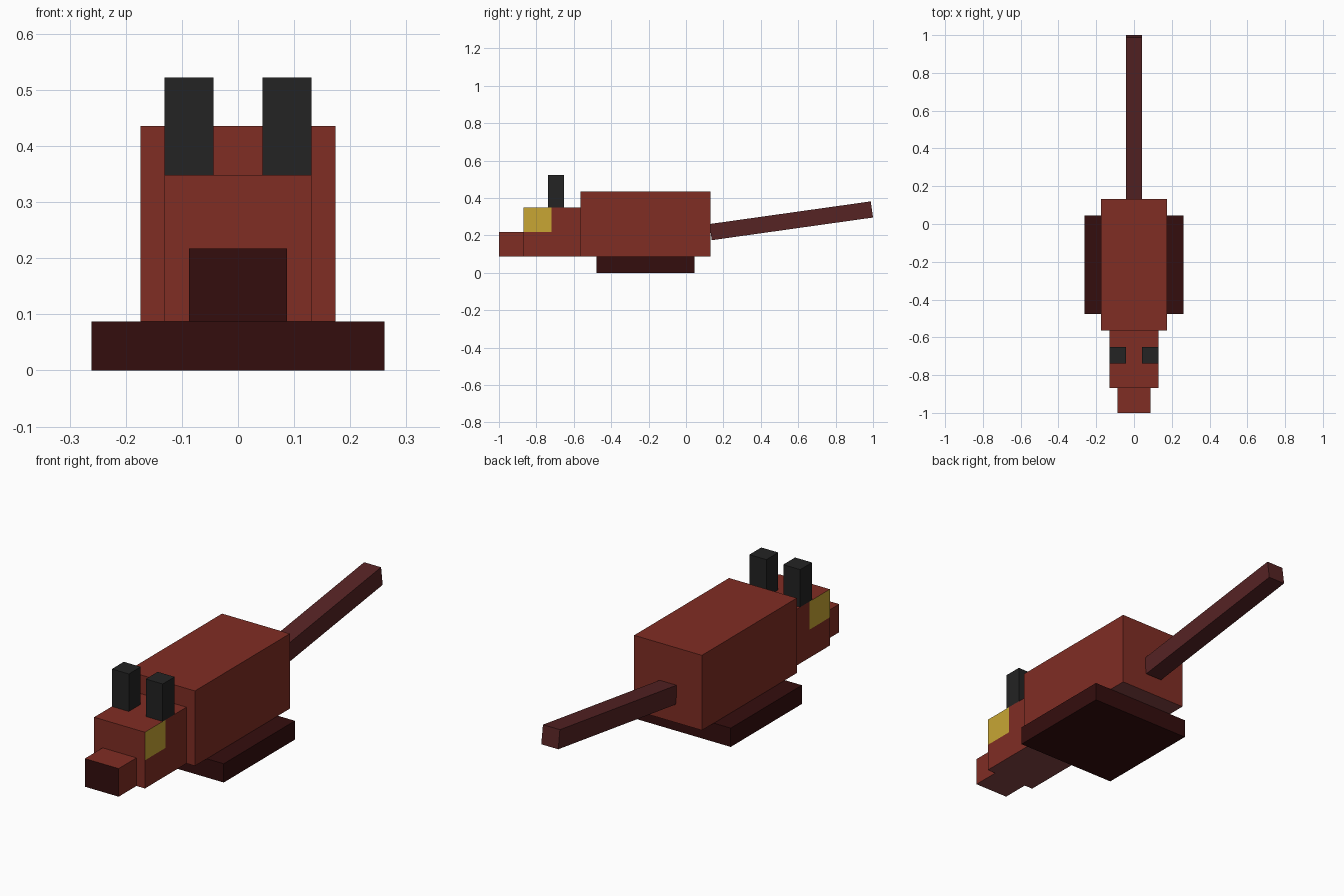
import bpy, bmesh, math
from mathutils import Matrix, Vector

if "Cube" in bpy.data.objects:
    bpy.data.objects.remove(bpy.data.objects["Cube"], do_unlink=True)

U = 0.04353   # one block unit
FRONT = -1.0  # y of the snout tip


def material(name, rgb):
    """Flat material from 0-255 sRGB values."""
    lin = [((c / 255 + 0.055) / 1.055) ** 2.4 for c in rgb] + [1.0]
    m = bpy.data.materials.new(name)
    m.use_nodes = True
    m.diffuse_color = lin
    bsdf = m.node_tree.nodes["Principled BSDF"]
    bsdf.inputs["Base Color"].default_value = lin
    bsdf.inputs["Roughness"].default_value = 0.9
    return m


RED = material("rust_red", (128, 45, 36))
DARK = material("dark_maroon", (52, 13, 13))
BLACK = material("charcoal", (35, 35, 35))
YELLOW = material("eye_yellow", (200, 166, 52))
TAIL = material("tail_brown", (86, 35, 36))
BELLY = material("belly_pink", (134, 70, 70))


def box(name, x, y, z, mats, rule=None, cuts=(), tilt=0.0, pivot=(0, 0, 0)):
    """Box from ranges in block units; y is counted back from the snout tip."""
    bm = bmesh.new()
    bmesh.ops.create_cube(bm, size=1)
    for v in bm.verts:
        v.co = [r[0] + (c + 0.5) * (r[1] - r[0]) for c, r in zip(v.co, (x, y, z))]
    for point, normal in cuts:
        bmesh.ops.bisect_plane(bm, geom=bm.verts[:] + bm.edges[:] + bm.faces[:],
                               plane_co=point, plane_no=normal)
    bm.normal_update()
    if rule:
        for f in bm.faces:
            f.material_index = rule(f.normal, f.calc_center_median())
    p = Vector(pivot)
    bm.transform(Matrix.Translation((0, FRONT, 0)) @ Matrix.Scale(U, 4)
                 @ Matrix.Translation(p) @ Matrix.Rotation(tilt, 4, 'X')
                 @ Matrix.Translation(-p))
    mesh = bpy.data.meshes.new(name)
    bm.to_mesh(mesh)
    bm.free()
    for m in mats:
        mesh.materials.append(m)
    obj = bpy.data.objects.new(name, mesh)
    bpy.context.scene.collection.objects.link(obj)
    return obj


def underside(n, c):
    return 1 if n.z < -0.5 else 0


def snout_rule(n, c):
    return 2 if n.y < -0.5 else underside(n, c)


def head_rule(n, c):
    # Eye patches on the upper front corner of both cheeks
    if abs(n.x) > 0.5 and c.y < 6.5 and c.z > 5:
        return 2
    return underside(n, c)


# Body, head and snout
box("body", (-4, 4), (10, 26), (2, 10), [RED, BELLY], underside)
box("head", (-3, 3), (3, 10), (2, 8), [RED, BELLY, YELLOW], head_rule,
    cuts=[((0, 6.45, 0), (0, 1, 0)), ((0, 0, 5), (0, 0, 1))])
box("snout", (-2, 2), (0, 3), (2, 5), [RED, BELLY, DARK], snout_rule)

# Feet slab under the body
box("feet", (-6, 6), (12, 24), (0, 2), [DARK])

# Ears
for side, x in (("left", (1, 3)), ("right", (-3, -1))):
    box(side + "_ear", x, (6, 8), (8, 12), [BLACK])

# Tail, raised toward its tip
box("tail", (-1, 1), (26, 46), (4, 6), [TAIL], tilt=math.radians(8), pivot=(0, 26, 5))
